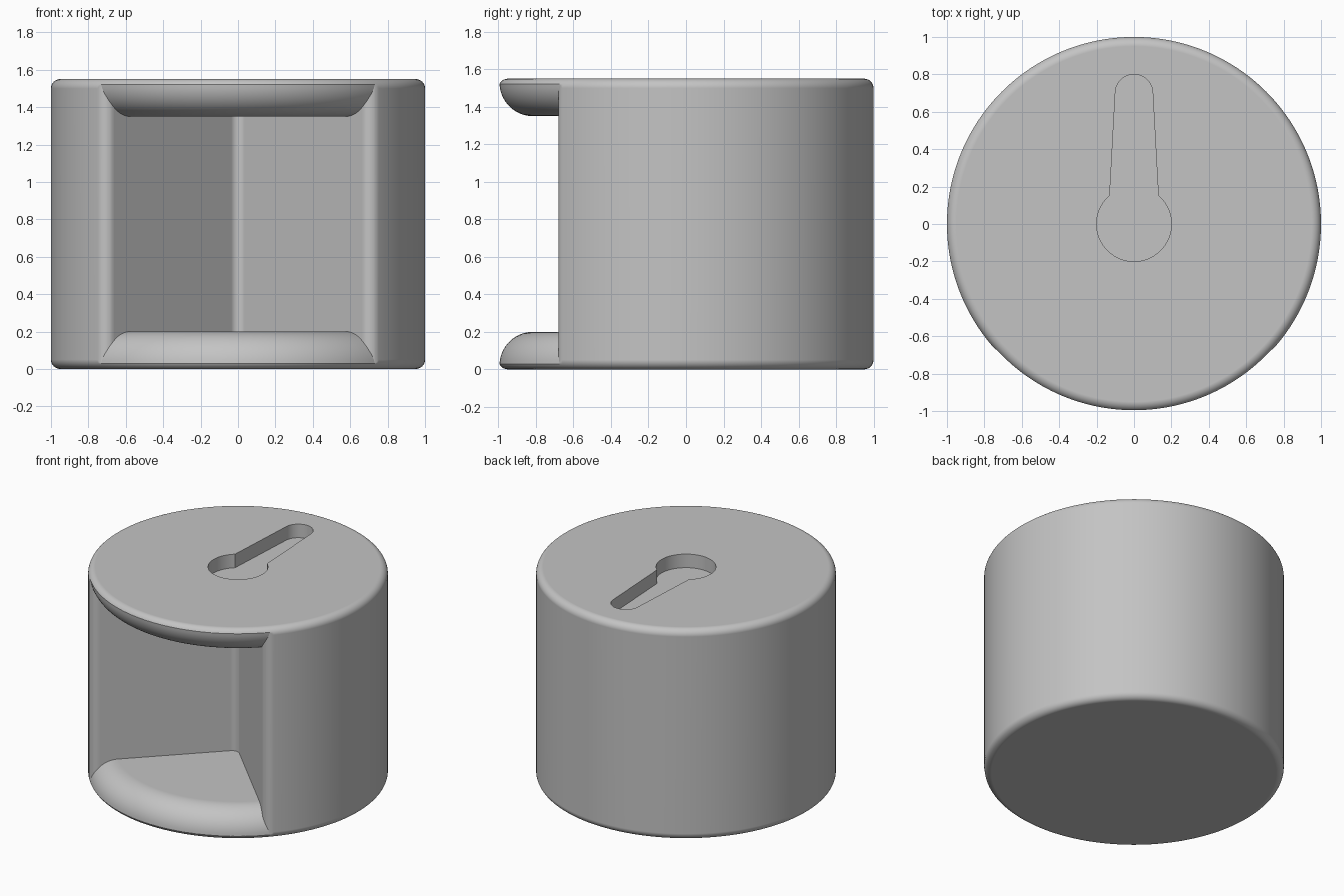
import bpy, bmesh
from math import sin, cos, asin, acos, sqrt, pi, radians

if "Cube" in bpy.data.objects:
    bpy.data.objects.remove(bpy.data.objects["Cube"], do_unlink=True)

HEIGHT, RIM = 1.55, 0.05
SEGMENTS = 192


def arc(cx, cy, r, start, end, steps):
    """Points along an arc, angles in degrees."""
    angles = [radians(start + (end - start) * i / steps) for i in range(steps + 1)]
    return [(cx + r * cos(a), cy + r * sin(a)) for a in angles]


def finish(name, bm):
    bmesh.ops.recalc_face_normals(bm, faces=bm.faces)
    mesh = bpy.data.meshes.new(name)
    bm.to_mesh(mesh)
    bm.free()
    obj = bpy.data.objects.new(name, mesh)
    bpy.context.collection.objects.link(obj)
    return obj


def lathe(name, profile):
    """Revolve an (r, z) profile around z and close both ends with discs."""
    bm = bmesh.new()
    rings = []
    for r, z in profile:
        rings.append([bm.verts.new((x, y, z)) for x, y in arc(0, 0, r, 0, 360, SEGMENTS)[:-1]])
    for low, high in zip(rings, rings[1:]):
        for i in range(SEGMENTS):
            j = (i + 1) % SEGMENTS
            bm.faces.new((low[i], low[j], high[j], high[i]))
    bm.faces.new(rings[0])
    bm.faces.new(rings[-1])
    return finish(name, bm)


def prism(name, outline, z0, z1):
    bm = bmesh.new()
    face = bm.faces.new([bm.verts.new((x, y, z0)) for x, y in outline])
    top = bmesh.ops.extrude_face_region(bm, geom=[face])["geom"]
    verts = [g for g in top if isinstance(g, bmesh.types.BMVert)]
    bmesh.ops.translate(bm, verts=verts, vec=(0, 0, z1 - z0))
    return finish(name, bm)


def boolean(target, tool, operation):
    mod = target.modifiers.new(operation.title(), "BOOLEAN")
    mod.operation, mod.object, mod.solver = operation, tool, "EXACT"
    bpy.context.view_layer.objects.active = target
    bpy.ops.object.modifier_apply(modifier=mod.name)
    bpy.data.objects.remove(tool, do_unlink=True)


# Drum with rounded rims
rim = arc(1 - RIM, RIM, RIM, -90, 0, 8)
body = lathe("drum_body", rim + [(r, HEIGHT - z) for r, z in reversed(rim)])

# Cavity between the two rounded lips
lip = arc(0.815, 0.02, 0.18, 90, 3, 14)
lower = [(0.2, 0.2)] + lip + [(1.3, lip[-1][1])]
cavity = lathe("cavity_cutter", lower + [(r, HEIGHT - z) for r, z in reversed(lower)])

# Quarter wedge with rounded inner corner and rounded outer edges
inner, outer = 0.05, 0.0614
along = sqrt(1 - 2 * outer)
swing = asin(outer / (1 - outer))
centre = -pi / 4 + swing
half = [(x, y) for x, y in arc(0, -inner * sqrt(2), inner, 90, 45, 4)]
half += arc((1 - outer) * cos(centre), (1 - outer) * sin(centre), outer,
            -135, -45 + swing * 180 / pi, 12)
half += [(1.4 * cos(centre), 1.4 * sin(centre)), (1.4, -1.5)]
wedge = prism("wedge_cutter", half + [(-x, y) for x, y in reversed(half[1:])], -0.2, HEIGHT + 0.2)

# The cavity is a full spool, so its inner wall must not limit the wedge
core = prism("core_cutter", arc(0, 0, 0.5, 0, 360, 64)[:-1], 0.2, HEIGHT - 0.2)
bpy.data.objects.remove(core, do_unlink=True)
boolean(cavity, wedge, "INTERSECT")
boolean(body, cavity, "DIFFERENCE")

# Keyhole slot recessed in the top
neck = acos(0.13 / 0.2) * 180 / pi
keyhole = arc(0, 0, 0.2, 180 - neck, 360 + neck, 60) + arc(0, 0.7, 0.1, 3, 177, 24)
slot = prism("slot_cutter", keyhole, HEIGHT - 0.1, HEIGHT + 0.1)
boolean(body, slot, "DIFFERENCE")

# Plain grey finish
grey = bpy.data.materials.new("plain_grey")
grey.use_nodes = True
colour = (0.55, 0.55, 0.55, 1)
grey.diffuse_color = colour
grey.node_tree.nodes["Principled BSDF"].inputs["Base Color"].default_value = colour
body.data.materials.clear()
body.data.materials.append(grey)

# Smooth curves, crisp edges, flat caps
bpy.ops.object.select_all(action="DESELECT")
body.select_set(True)
bpy.context.view_layer.objects.active = body
bpy.ops.object.shade_smooth_by_angle(angle=radians(25))
weighted = body.modifiers.new("Weighted Normals", "WEIGHTED_NORMAL")
weighted.keep_sharp = True
